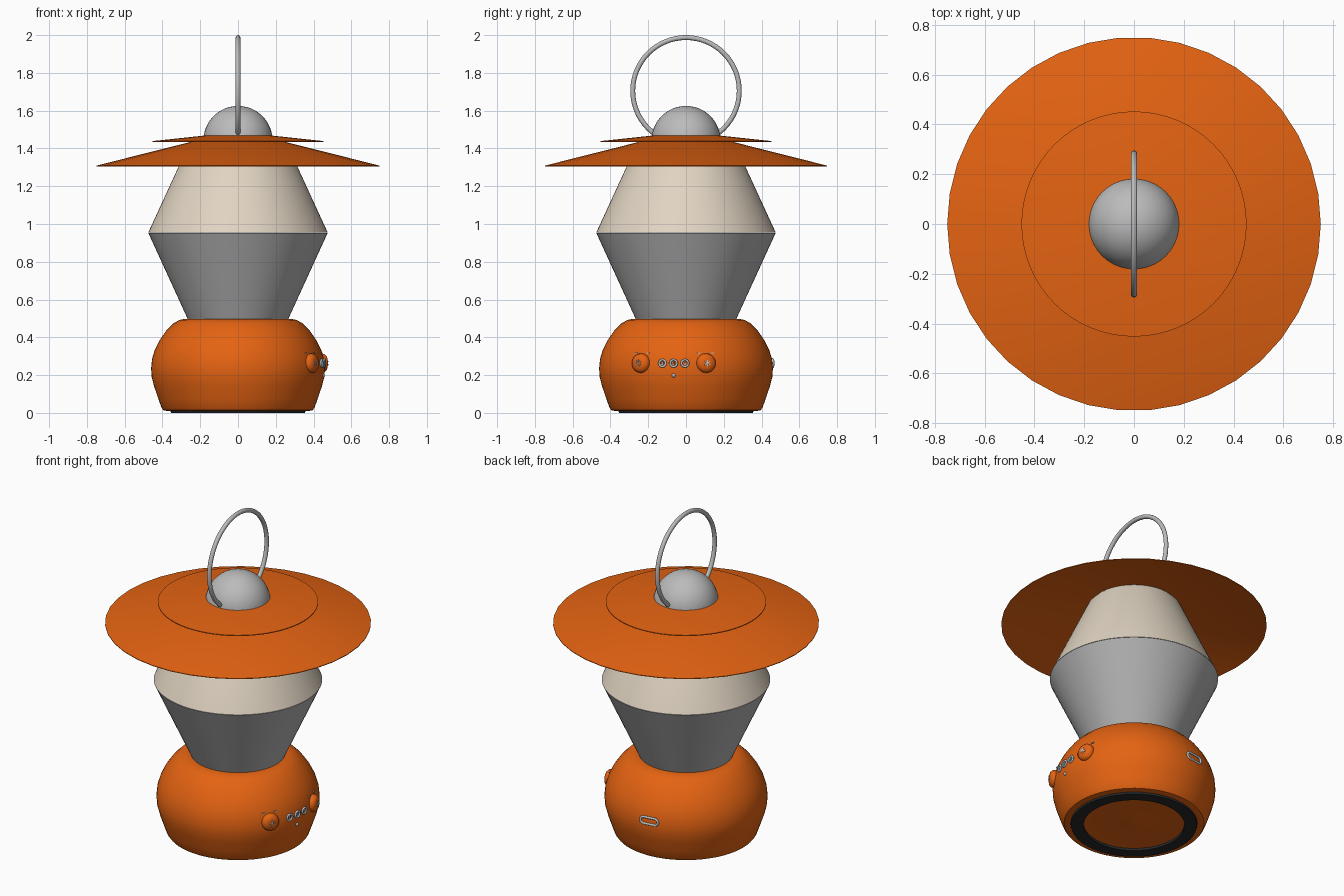
import bpy, bmesh, math
from mathutils import Matrix, Vector

if "Cube" in bpy.data.objects:
    bpy.data.objects.remove(bpy.data.objects["Cube"])


def material(name, r, g, b):
    m = bpy.data.materials.new(name)
    m.use_nodes = True
    m.diffuse_color = (r, g, b, 1)
    m.node_tree.nodes["Principled BSDF"].inputs["Base Color"].default_value = (r, g, b, 1)
    return m


ORANGE = material("orange paint", 0.78, 0.125, 0.006)
CREAM = material("cream diffuser", 0.75, 0.66, 0.54)
GREY = material("grey body", 0.45, 0.45, 0.45)
STEEL = material("steel", 0.5, 0.5, 0.5)
RUBBER = material("dark rubber", 0.02, 0.022, 0.024)
SILVER = material("silver trim", 0.52, 0.56, 0.6)


def finish(obj, mat, matrix=None, angle=35):
    obj.data.materials.append(mat)
    if matrix is not None:
        obj.matrix_world = matrix
    bpy.ops.object.select_all(action="DESELECT")
    obj.select_set(True)
    bpy.context.view_layer.objects.active = obj
    bpy.ops.object.shade_smooth_by_angle(angle=math.radians(angle))
    return obj


def from_bmesh(name, bm, mat, matrix=None, angle=35):
    bmesh.ops.recalc_face_normals(bm, faces=bm.faces)
    me = bpy.data.meshes.new(name)
    bm.to_mesh(me)
    bm.free()
    obj = bpy.data.objects.new(name, me)
    bpy.context.collection.objects.link(obj)
    return finish(obj, mat, matrix, angle)


def lathe(name, profile, mat, steps=64, matrix=None, closed=False, angle=35):
    """Spin an (r, z) profile about the z axis."""
    bm = bmesh.new()
    vs = [bm.verts.new((r, 0, z)) for r, z in profile]
    es = [bm.edges.new(p) for p in zip(vs, vs[1:])]
    if closed:
        es.append(bm.edges.new((vs[-1], vs[0])))
    bmesh.ops.spin(bm, geom=vs + es, axis=(0, 0, 1), cent=(0, 0, 0),
                   angle=math.tau, steps=steps)
    bmesh.ops.remove_doubles(bm, verts=bm.verts, dist=0.0002)
    return from_bmesh(name, bm, mat, matrix, angle)


def torus(name, major, minor, mat, matrix, steps=20, sides=8):
    circle = [(major + minor * math.cos(math.tau * i / sides),
               minor * math.sin(math.tau * i / sides)) for i in range(sides)]
    return lathe(name, circle, mat, steps, matrix, closed=True, angle=80)


def bar(name, size, mat, matrix):
    bm = bmesh.new()
    bmesh.ops.create_cube(bm, size=1, matrix=Matrix.Diagonal((*size, 1)))
    return from_bmesh(name, bm, mat, matrix)


def on_base(degrees, z, radius):
    """Frame on the base wall: local z outward, x down, y sideways."""
    return (Matrix.Rotation(math.radians(degrees), 4, "Z")
            @ Matrix.Translation((radius, 0, z))
            @ Matrix.Rotation(math.radians(90), 4, "Y"))


def shift(x, y, z=0.0):
    return Matrix.Translation((x, y, z))


# Rounded base with a shallow recess underneath
lathe("base", [(0, 0.012), (0.04, 0.014), (0.1, 0.022), (0.285, 0.014),
               (0.375, 0.01), (0.395, 0.014), (0.405, 0.028), (0.422, 0.075),
               (0.444, 0.14), (0.457, 0.19), (0.46, 0.235), (0.455, 0.285),
               (0.44, 0.335), (0.415, 0.385), (0.38, 0.435), (0.34, 0.475),
               (0.31, 0.492), (0.28, 0.498), (0, 0.498)], ORANGE)
lathe("foot_ring", [(0.285, 0), (0.355, 0), (0.36, 0.018), (0.285, 0.018)],
      RUBBER, closed=True)

# Double-cone lamp body
lathe("lower_body", [(0, 0.49), (0.263, 0.49), (0.475, 0.953), (0, 0.953)], GREY)
lathe("diffuser", [(0, 0.955), (0.475, 0.955), (0.268, 1.405), (0.25, 1.425),
                   (0, 1.425)], CREAM)

# Wide shade and smaller upper brim
lathe("shade", [(0, 1.437), (0.24, 1.437), (0.75, 1.309), (0.75, 1.305),
                (0.24, 1.428), (0, 1.428)], ORANGE, steps=38)
lathe("upper_brim", [(0, 1.468), (0.18, 1.468), (0.452, 1.439), (0.452, 1.434),
                     (0.18, 1.45), (0, 1.45)], ORANGE, steps=64)

# Dome cap and carrying ring
bm = bmesh.new()
bmesh.ops.create_uvsphere(bm, u_segments=40, v_segments=24, radius=0.183)
from_bmesh("dome_cap", bm, STEEL, shift(0, 0, 1.442))
torus("carry_ring", 0.282, 0.013, STEEL,
      shift(0, 0, 1.705) @ Matrix.Rotation(math.radians(90), 4, "Y"), 64, 12)

# Two round push buttons with raised marks
for side, degrees in (("front", -31.5), ("back", 13.5)):
    frame = on_base(degrees, 0.263, 0.445)
    lathe(side + "_button", [(0, -0.02), (0.046, -0.02), (0.052, 0.008),
                             (0.049, 0.024), (0.038, 0.035), (0.02, 0.04),
                             (0, 0.041)], ORANGE, 28, frame, angle=60)
    face = frame @ shift(0, 0, 0.04)
    if side == "front":
        torus("front_button_mark", 0.013, 0.003, SILVER, face, 16, 6)
        bar("front_button_tick", (0.016, 0.005, 0.006), SILVER, face @ shift(-0.012, 0))
    else:
        for k in range(3):
            turn = Matrix.Rotation(math.pi * k / 3, 4, "Z")
            bar("back_button_ray", (0.036, 0.005, 0.006), SILVER, face @ turn)
    # Small marks above each button
    for y in (-0.037, 0.037):
        bar(side + "_button_dash", (0.006, 0.016, 0.012), SILVER,
            frame @ shift(-0.055, y, -0.002))

# Row of three small indicators
for degrees in (-15.7, -8.2, -0.7):
    frame = on_base(degrees, 0.263, 0.455)
    torus("indicator_ring", 0.018, 0.006, SILVER, frame @ shift(0, 0, 0.006))
    bar("indicator_mark", (0.018, 0.007, 0.016), SILVER, frame @ shift(0, 0, 0.002))

# Status dot beneath the row
lathe("status_dot", [(0, -0.01), (0.01, -0.01), (0.01, 0.004), (0.005, 0.008),
                     (0, 0.009)], SILVER, 14, on_base(-8.2, 0.198, 0.457), angle=60)

# Rounded charging slot rim on the back
curve = bpy.data.curves.new("charging_slot", "CURVE")
curve.dimensions = "3D"
curve.bevel_depth = 0.007
curve.bevel_resolution = 2
spline = curve.splines.new("POLY")
points = []
for centre, start in ((0.035, 0), (-0.035, math.pi)):
    for i in range(9):
        a = start + math.pi * i / 8
        points.append((0.02 * math.cos(a), centre + 0.02 * math.sin(a), 0, 1))
spline.points.add(len(points) - 1)
for p, co in zip(spline.points, points):
    p.co = co
spline.use_cyclic_u = True
slot = bpy.data.objects.new("charging_slot", curve)
bpy.context.collection.objects.link(slot)
curve.materials.append(SILVER)
slot.matrix_world = on_base(98, 0.263, 0.458)
bpy.ops.object.select_all(action="DESELECT")
slot.select_set(True)
bpy.context.view_layer.objects.active = slot
bpy.ops.object.convert(target="MESH")
bpy.ops.object.shade_smooth_by_angle(angle=math.radians(80))
